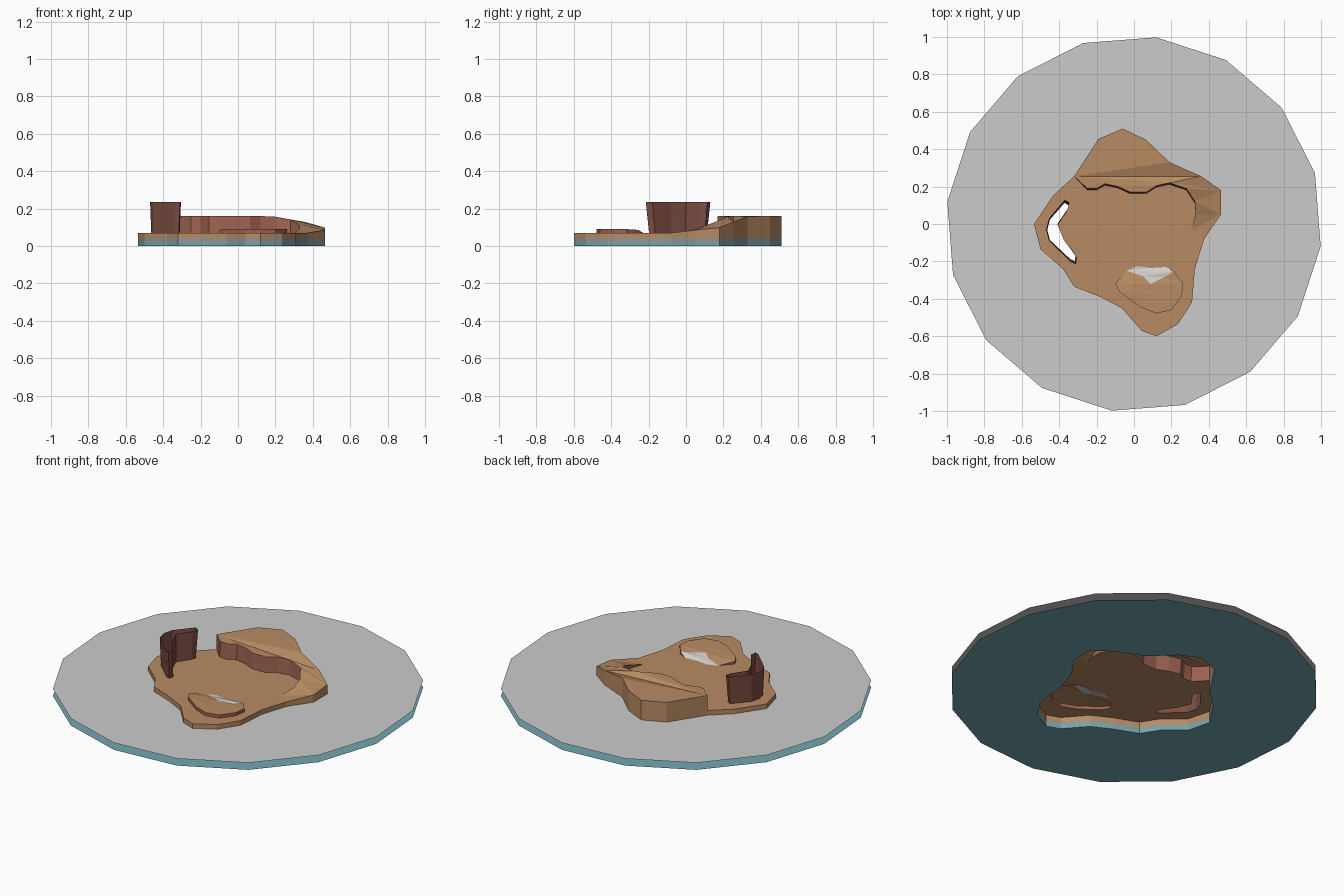
import bpy, math
from mathutils import Vector
from mathutils.geometry import tessellate_polygon

if "Cube" in bpy.data.objects:
    bpy.data.objects.remove(bpy.data.objects["Cube"])

SEABED, WATER, BASE = 0.0, 0.042, 0.07


def material(name, rgb):
    m = bpy.data.materials.new(name)
    m.diffuse_color = (*rgb, 1)
    m.use_nodes = True
    m.node_tree.nodes["Principled BSDF"].inputs["Base Color"].default_value = m.diffuse_color
    return m


SAND = material("sand", (0.48, 0.26, 0.125))
ROCK = material("rock", (0.33, 0.12, 0.08))
BARK = material("dark_rock", (0.20, 0.075, 0.055))
TEAL = material("teal", (0.17, 0.38, 0.43))
DAMP = material("damp_sand", (0.30, 0.31, 0.27))
PALE = material("pale_sand", (0.65, 0.62, 0.60))


def add_mesh(name, verts, faces, mats=(), indices=None):
    me = bpy.data.meshes.new(name)
    me.from_pydata([tuple(v) for v in verts], [], faces)
    for m in mats:
        me.materials.append(m)
    if indices:
        for p, i in zip(me.polygons, indices):
            p.material_index = i
    me.update()
    ob = bpy.data.objects.new(name, me)
    bpy.context.collection.objects.link(ob)
    return ob


def sheet(name, loops, mat=None, up=True):
    """Fill an outline (with optional holes) of 3D points, as seen from above."""
    pts = [Vector(p) for loop in loops for p in loop]
    flat = [[Vector((p[0], p[1], 0)) for p in loop] for loop in loops]
    faces = []
    for a, b, c in tessellate_polygon(flat):
        u, v = pts[b] - pts[a], pts[c] - pts[a]
        ccw = u.x * v.y - u.y * v.x > 0
        faces.append((a, b, c) if ccw == up else (a, c, b))
    return add_mesh(name, pts, faces, [mat] if mat else [])


def band(name, low, high, mat, closed=False):
    """Wall between two matching rows of points."""
    n = len(low)
    faces = [(i, (i + 1) % n, n + (i + 1) % n, n + i)
             for i in range(n if closed else n - 1)]
    return add_mesh(name, list(low) + list(high), faces, [mat])


def at(points, z):
    return [(p[0], p[1], z) for p in points]


# Island outline, counter-clockwise: x, y, top height
shore = [(-.535, 0, BASE), (-.50, -.135, BASE), (-.38, -.24, BASE), (-.32, -.335, BASE),
         (-.18, -.39, BASE), (-.065, -.45, BASE), (.04, -.57, BASE), (.12, -.60, BASE),
         (.235, -.535, BASE), (.31, -.42, BASE), (.325, -.24, BASE), (.375, -.08, BASE),
         (.465, .05, .085), (.465, .18, .098), (.36, .255, .128), (.19, .33, .158),
         (.065, .45, .16), (-.06, .51, .16), (-.19, .455, .16), (-.32, .255, .16),
         (-.43, .155, BASE)]

# Top edge of the terrace cliff, left to right
cliff = [(-.32, .255, .16), (-.25, .19, .16), (-.20, .19, .16), (-.155, .215, .16),
         (-.085, .20, .16), (-.02, .17, .16), (.065, .17, .16), (.12, .205, .16),
         (.19, .22, .157), (.28, .19, .142), (.325, .12, .115), (.33, .055, .092),
         (.305, -.03, BASE)]

# Top edge of the curved standing rock
rock_top = [(-.37, .13), (-.345, .115), (-.355, .08), (-.41, 0), (-.375, -.085),
            (-.305, -.18), (-.31, -.215), (-.335, -.205), (-.455, -.09), (-.47, -.03),
            (-.455, .03)]
rock_foot = [(-.392 + (x + .392) * .92, -.042 + (y + .042) * .9) for x, y in rock_top]

# Small raised step, ramping down at its back
step = [(-.04, -.25, BASE), (-.10, -.32, .086), (-.075, -.365, .09), (.035, -.445, .09),
        (.12, -.478, .09), (.20, -.46, .09), (.255, -.385, .09), (.262, -.315, .09),
        (.215, -.255, .086), (.17, -.23, BASE), (.09, -.235, BASE), (.02, -.225, BASE)]

# Water surface and seabed: open sheets around the island
rim = [(1.005 * math.cos(math.radians(-6.8 + 22.5 * i)),
        1.005 * math.sin(math.radians(-6.8 + 22.5 * i))) for i in range(16)]
sheet("water_surface", [at(rim, WATER), at(shore, WATER)])
sheet("seabed", [at(rim, SEABED), at(shore, SEABED)], TEAL, up=False)

# Shore wall, tinted from teal at the foot to sand at the top
verts, faces, tints = [], [], []
for i, a in enumerate(shore):
    b = shore[(i + 1) % len(shore)]
    ha, hb = (BASE, BASE) if i == 19 else (a[2], b[2])
    rows = [(0, 0), (.02, .02), (.042, .042), (ha, hb)]
    start = len(verts)
    for za, zb in rows:
        verts += [(a[0], a[1], za), (b[0], b[1], zb)]
    for k in range(3):
        s = start + 2 * k
        faces.append((s, s + 1, s + 3, s + 2))
        tints.append(k)
add_mesh("shore_wall", verts, faces, [TEAL, DAMP, SAND], tints)

# Low ground, open under the standing rock and the step
low_cliff = at([(x, y - (.008 if 0 < i < 12 else 0)) for i, (x, y, z) in enumerate(cliff)], BASE)
ground = at(shore[:12], BASE) + low_cliff[::-1] + [shore[20]]
sheet("low_ground", [ground, at(rock_foot, BASE), at(step, BASE)], SAND)

# Upper terrace and its cliff
sheet("terrace_top", [shore[11:19] + cliff], SAND)
band("terrace_cliff", low_cliff, cliff, ROCK)

# Curved standing rock: open flared shell
band("standing_rock", at(rock_foot, BASE)[::-1], at(rock_top, .235)[::-1], BARK, closed=True)

# Step: side wall, top and pale ramp
ramp = [step[8], step[9], step[10], step[11], step[0], (.05, -.28, .08), (.09, -.32, .088),
        (.16, -.285, .082)]
sheet("step_top", [step[:9] + ramp[:4:-1]], SAND)
sheet("step_ramp", [ramp], PALE)
band("step_side", at(step[:10], BASE), step[:10], ROCK)
